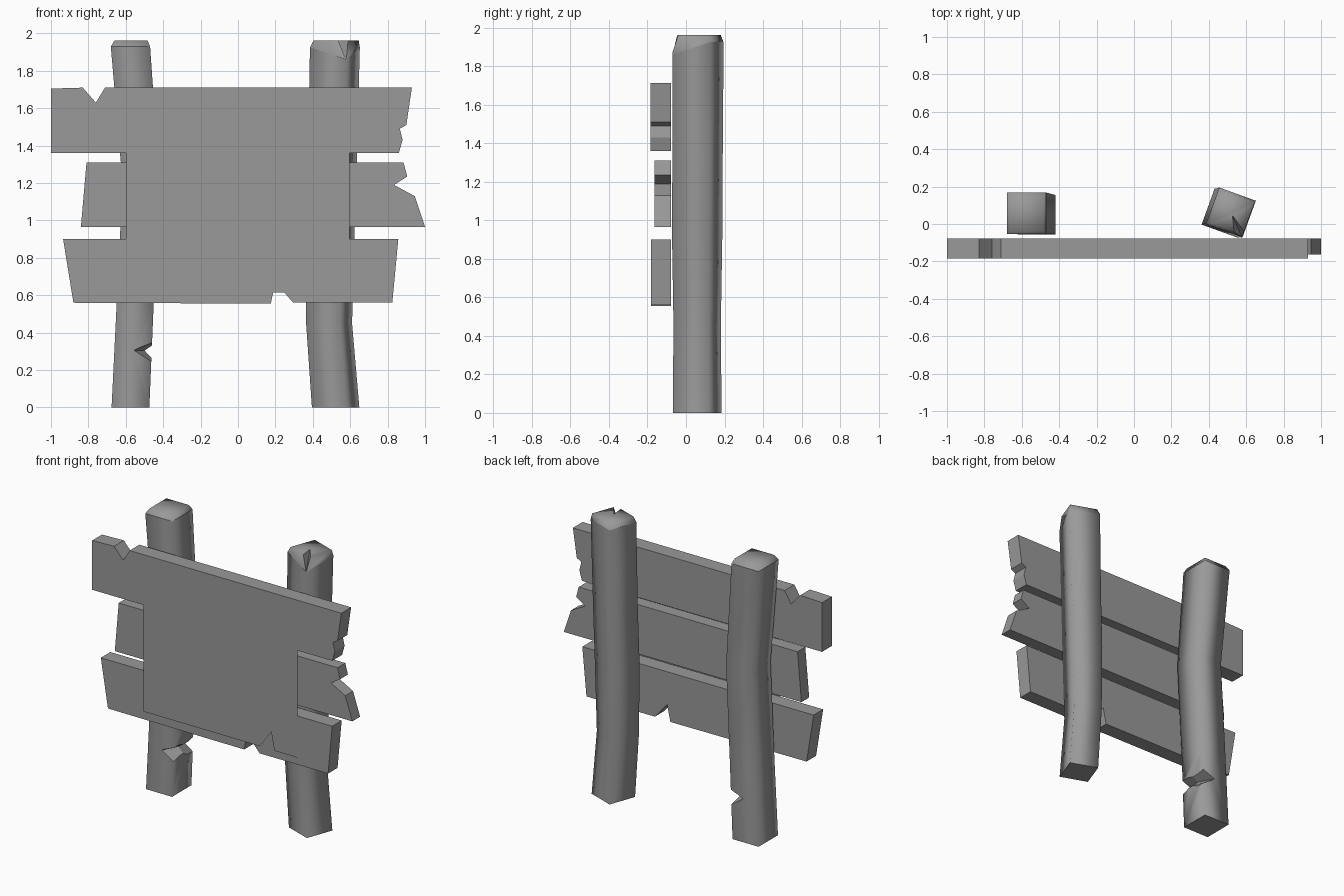
import bpy, bmesh, math

if "Cube" in bpy.data.objects:
    bpy.data.objects.remove(bpy.data.objects["Cube"])

# Weathered dark grey shared by every part
grey = bpy.data.materials.new("dark_grey")
grey.diffuse_color = (.32, .32, .32, 1)
grey.use_nodes = True
grey.node_tree.nodes["Principled BSDF"].inputs["Base Color"].default_value = grey.diffuse_color


def to_object(name, bm):
    bmesh.ops.recalc_face_normals(bm, faces=bm.faces)
    me = bpy.data.meshes.new(name)
    bm.to_mesh(me)
    bm.free()
    me.materials.append(grey)
    ob = bpy.data.objects.new(name, me)
    bpy.context.collection.objects.link(ob)
    return ob


def slab(name, outline, y0, y1):
    """Extrude an x-z outline from y0 to y1."""
    bm = bmesh.new()
    face = bm.faces.new([bm.verts.new((x, y0, z)) for x, z in outline])
    ext = bmesh.ops.extrude_face_region(bm, geom=[face])
    bmesh.ops.translate(bm, vec=(0, y1 - y0, 0),
                        verts=[v for v in ext["geom"] if isinstance(v, bmesh.types.BMVert)])
    return to_object(name, bm)


def post(name, path, hx, hy, angle, dip=0):
    """Four-sided bent post: path rows are (x, y, z, scale); dip lowers the front right rim corner."""
    bm = bmesh.new()
    c, s = math.cos(angle), math.sin(angle)
    rings = []
    for i, (px, py, pz, k) in enumerate(path):
        ring = []
        for j, (sx, sy) in enumerate(((-1, -1), (1, -1), (1, 1), (-1, 1))):
            x, y = sx * hx * k, sy * hy * k
            z = pz - (dip if i == len(path) - 2 and j == 1 else 0)
            ring.append(bm.verts.new((px + x * c - y * s, py + x * s + y * c, z)))
        rings.append(ring)
    for a, b in zip(rings, rings[1:]):
        for j in range(4):
            bm.faces.new((a[j], a[(j + 1) % 4], b[(j + 1) % 4], b[j])).smooth = True
    bm.faces.new(rings[0])
    bm.faces.new(rings[-1]).smooth = True
    # sharp rims at the bottom and below the chamfered top
    for ring in (rings[0], rings[-2]):
        for j in range(4):
            bm.edges.get((ring[j], ring[(j + 1) % 4])).smooth = False
    return to_object(name, bm)


def cut(ob, cutter):
    cutter.hide_render = True
    mod = ob.modifiers.new("notch", "BOOLEAN")
    mod.operation = "DIFFERENCE"
    mod.solver = "EXACT"
    mod.object = cutter
    bpy.context.view_layer.objects.active = ob
    bpy.ops.object.modifier_apply(modifier=mod.name)
    bpy.data.objects.remove(cutter)


# Planks with broken ends and notches
slab("top_plank", [(-1, 1.36), (-1, 1.705), (-.83, 1.71), (-.76, 1.63), (-.71, 1.712),
                   (.93, 1.712), (.90, 1.51), (.865, 1.49), (.88, 1.43), (.86, 1.36)], -.185, -.077)
slab("middle_plank", [(-.84, .965), (-.81, 1.31), (.885, 1.31), (.905, 1.235),
                      (.835, 1.19), (.945, 1.13), (1, .965)], -.163, -.077)
slab("bottom_plank", [(-.935, .90), (-.88, .56), (.175, .555), (.20, .67),
                      (.295, .56), (.825, .56), (.857, .90)], -.182, -.077)

# Paper sheet with a torn lower edge
bm = bmesh.new()
bm.faces.new([bm.verts.new((x, -.19, z)) for x, z in (
    (-.60, .617), (.305, .615), (.39, .74), (.415, .613), (.595, .613), (.595, 1.665), (-.60, 1.665))])
sheet = to_object("paper_sheet", bm)
if sheet.data.polygons[0].normal.y > 0:
    sheet.data.flip_normals()

# Left post, bent in the middle, with an axe notch that is shallower at its centre
left = post("left_post", [(-.575, .055, 0, 1), (-.55, .055, .55, .98), (-.518, .05, 1.2, .98),
                          (-.575, .057, 1.93, 1.04), (-.572, .057, 1.963, .87)], .101, .107, 0)
bm = bmesh.new()
rows = [[bm.verts.new((x, y, z)) for x, z in ((apex, .305), (-.40, .37), (-.40, .20))]
        for y, apex in ((-.07, -.565), (.055, -.50), (.18, -.565))]
for a, b in zip(rows, rows[1:]):
    for j in range(3):
        bm.faces.new((a[j], a[(j + 1) % 3], b[(j + 1) % 3], b[j]))
bm.faces.new(rows[0])
bm.faces.new(rows[-1])
cut(left, to_object("notch_cutter", bm))

# Right post, turned about its axis, with a split top corner
right = post("right_post", [(.522, .058, 0, .97), (.487, .058, .45, .94), (.492, .058, .93, 1),
                            (.505, .06, 1.33, 1), (.518, .062, 1.925, 1.02),
                            (.525, .06, 1.963, .92)], .102, .102, math.radians(-20), .065)
bm = bmesh.new()
v = [bm.verts.new(p) for p in ((.52, .06, 1.975), (.585, -.09, 1.845), (.53, -.09, 1.99), (.62, -.07, 1.99))]
for a, b, c in ((0, 1, 2), (0, 2, 3), (0, 3, 1), (1, 3, 2)):
    bm.faces.new((v[a], v[b], v[c]))
cut(right, to_object("split_cutter", bm))
